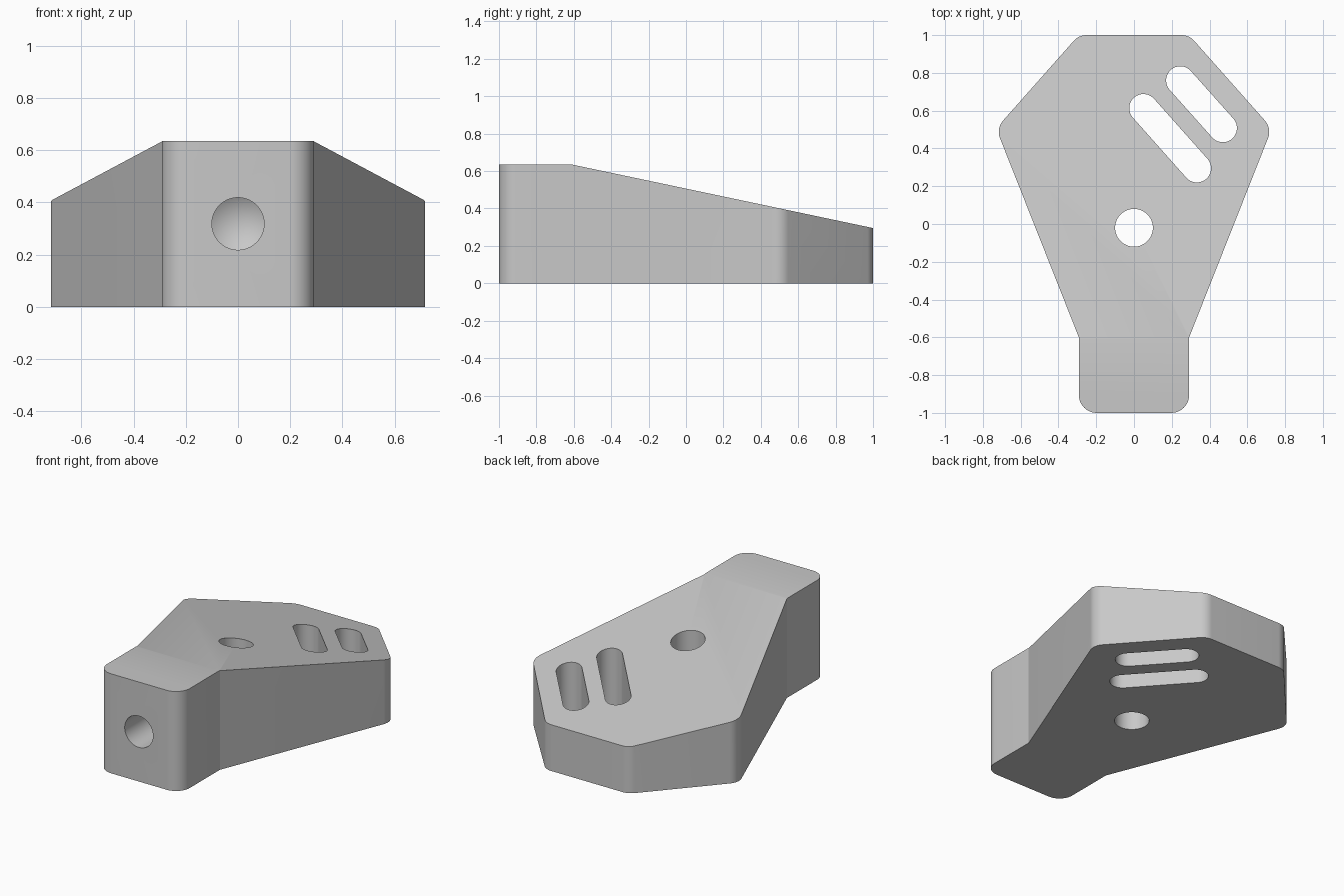
import bpy, bmesh
from math import pi, cos, sin, tan, atan2
from mathutils import Vector, Matrix

cube = bpy.data.objects.get("Cube")
if cube:
    bpy.data.objects.remove(cube)

grey = bpy.data.materials.new("plain grey")
grey.use_nodes = True
colour = (0.58, 0.58, 0.58, 1)
grey.diffuse_color = colour
grey.node_tree.nodes["Principled BSDF"].inputs["Base Color"].default_value = colour


def rounded(corners, steps=10):
    """Outline from (x, y, fillet radius) corners."""
    pts = []
    for i, (x, y, r) in enumerate(corners):
        p = Vector((x, y))
        if r == 0:
            pts.append(p)
            continue
        a = (Vector(corners[i - 1][:2]) - p).normalized()
        b = (Vector(corners[(i + 1) % len(corners)][:2]) - p).normalized()
        half = a.angle(b) / 2
        centre = p + (a + b).normalized() * (r / sin(half))
        start = p + a * (r / tan(half)) - centre
        end = p + b * (r / tan(half)) - centre
        turn = start.angle_signed(end)
        for k in range(steps + 1):
            pts.append(centre + Matrix.Rotation(-turn * k / steps, 2) @ start)
    return pts


def slot(x1, y1, x2, y2, r, steps=24):
    """Outline of a round-ended slot."""
    aim = atan2(y2 - y1, x2 - x1)
    pts = []
    for x, y, turn in ((x2, y2, aim - pi / 2), (x1, y1, aim + pi / 2)):
        for k in range(steps + 1):
            t = turn + pi * k / steps
            pts.append(Vector((x + r * cos(t), y + r * sin(t))))
    return pts


def circle(x, y, r, n=64):
    return [Vector((x + r * cos(2 * pi * k / n), y + r * sin(2 * pi * k / n))) for k in range(n)]


def prism(name, pts, low, high, axis="z"):
    """Extrude an outline along z, or a (y, z) outline along x."""
    bm = bmesh.new()
    place = (lambda p, h: (p.x, p.y, h)) if axis == "z" else (lambda p, h: (h, p.x, p.y))
    face = bm.faces.new([bm.verts.new(place(p, low)) for p in pts])
    top = bmesh.ops.extrude_face_region(bm, geom=[face])["geom"]
    shift = (0, 0, high - low) if axis == "z" else (high - low, 0, 0)
    bmesh.ops.translate(bm, vec=shift, verts=[v for v in top if isinstance(v, bmesh.types.BMVert)])
    bmesh.ops.recalc_face_normals(bm, faces=bm.faces)
    return finish(name, bm)


def finish(name, bm):
    mesh = bpy.data.meshes.new(name)
    bm.to_mesh(mesh)
    bm.free()
    mesh.materials.append(grey)
    obj = bpy.data.objects.new(name, mesh)
    bpy.context.collection.objects.link(obj)
    return obj


# Body outline: narrow neck in front, flared head behind
half = [(0.292, -1, 0.095), (0.292, -0.6, 0), (0.73, 0.506, 0.09), (0.292, 1, 0.09)]
corners = half + [(-x, y, r) for x, y, r in reversed(half)]
body = prism("bracket_body", rounded(corners), 0, 0.8)

# Side profile: level over the neck, sloping down to the back
profile = [Vector(p) for p in ((-1.2, 0), (1.2, 0), (1.2, 0.253), (-0.61, 0.635), (-1.2, 0.635))]
side_profile = prism("side_profile_cutter", profile, -1, 1, "x")

# Through holes in the head
cutters = [
    prism("round_hole_cutter", circle(0, -0.02, 0.1), -0.2, 1),
    prism("long_slot_cutter", slot(0.05, 0.613, 0.333, 0.295, 0.075), -0.2, 1),
    prism("short_slot_cutter", slot(0.245, 0.76, 0.47, 0.508, 0.075), -0.2, 1),
]

# Blind drilled hole in the front with a conical bottom
bm = bmesh.new()
ring = [bm.verts.new((p.x, -1.1, p.y)) for p in circle(0, 0.318, 0.1)]
mouth = bm.faces.new(ring)
moved = bmesh.ops.extrude_face_region(bm, geom=[mouth])["geom"]
bmesh.ops.translate(bm, vec=(0, 0.6, 0), verts=[v for v in moved if isinstance(v, bmesh.types.BMVert)])
floor = [f for f in moved if isinstance(f, bmesh.types.BMFace)]
tip = bmesh.ops.poke(bm, faces=floor)["verts"][0]
tip.co.y += 0.06
bmesh.ops.recalc_face_normals(bm, faces=bm.faces)
cutters.append(finish("front_drill_cutter", bm))

# Cut the body, then smooth the fillets and bores
bpy.context.view_layer.objects.active = body
for cutter, mode in [(side_profile, "INTERSECT")] + [(c, "DIFFERENCE") for c in cutters]:
    mod = body.modifiers.new(cutter.name, "BOOLEAN")
    mod.object, mod.operation, mod.solver = cutter, mode, "EXACT"
    bpy.ops.object.modifier_apply(modifier=mod.name)
    bpy.data.objects.remove(cutter)

for obj in bpy.context.selected_objects:
    obj.select_set(False)
body.select_set(True)
bpy.ops.object.shade_smooth_by_angle(angle=0.3)
